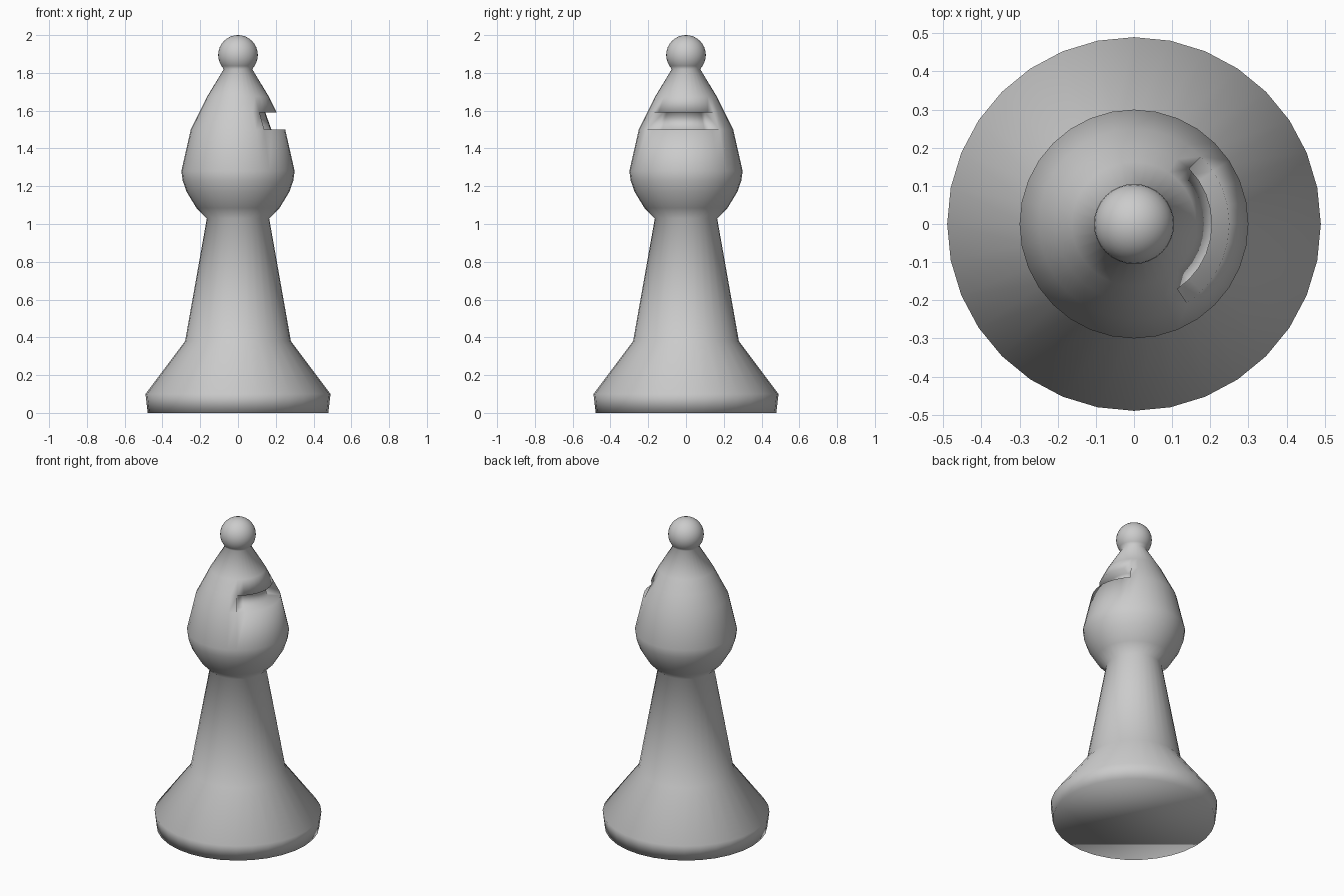
import bpy
import bmesh
import math

if "Cube" in bpy.data.objects:
    bpy.data.objects.remove(bpy.data.objects["Cube"])

SEG = 32

# Radius / height profile of the turned piece
base_and_stem = [(0.478, 0.0), (0.49, 0.10), (0.28, 0.38), (0.165, 1.03)]
head = [(0.22, 1.085), (0.272, 1.17), (0.293, 1.23), (0.30, 1.28),
        (0.25, 1.50), (0.205, 1.59), (0.163, 1.675), (0.075, 1.82)]

# Ball finial on top, continuing the profile
BALL_R, BALL_Z = 0.105, 1.895
ball = []
for k in range(1, 12):
    a = math.radians(-45 + k * 135 / 12)
    ball.append((BALL_R * math.cos(a), BALL_Z + BALL_R * math.sin(a)))

profile = base_and_stem + head + ball
SLOT_ROW = profile.index((0.25, 1.50))      # slot lies between this ring and the next
SLOT = range(-5, 4)                         # segments opened by the slot
SLOT_DEPTH_R = (0.175, 0.143)               # inner radii, bottom and top

bm = bmesh.new()


def ring_vert(r, z, i):
    a = 2 * math.pi * i / SEG
    return bm.verts.new((r * math.cos(a), r * math.sin(a), z))


# Turned surface, leaving the slot open
rings = [[ring_vert(r, z, i) for i in range(SEG)] for r, z in profile]
slot_segments = {s % SEG for s in SLOT}
for row, (lo, hi) in enumerate(zip(rings, rings[1:])):
    for i in range(SEG):
        if row == SLOT_ROW and i in slot_segments:
            continue
        j = (i + 1) % SEG
        bm.faces.new((lo[i], lo[j], hi[j], hi[i]))

# Flat underside and top of the ball
bm.faces.new(rings[0][::-1])
tip = bm.verts.new((0, 0, BALL_Z + BALL_R))
for i in range(SEG):
    bm.faces.new((rings[-1][i], rings[-1][(i + 1) % SEG], tip))

# Slot: back wall, floor, ceiling and two ends
ids = list(SLOT) + [SLOT[-1] + 1]
z_lo, z_hi = profile[SLOT_ROW][1], profile[SLOT_ROW + 1][1]
out_lo = [rings[SLOT_ROW][i % SEG] for i in ids]
out_hi = [rings[SLOT_ROW + 1][i % SEG] for i in ids]
in_lo = [ring_vert(SLOT_DEPTH_R[0], z_lo, i) for i in ids]
in_hi = [ring_vert(SLOT_DEPTH_R[1], z_hi, i) for i in ids]
for lo, hi in ((in_lo, in_hi), (out_lo, in_lo), (in_hi, out_hi)):
    for k in range(len(SLOT)):
        bm.faces.new((lo[k], lo[k + 1], hi[k + 1], hi[k]))
for k in (0, -1):
    bm.faces.new((out_lo[k], in_lo[k], in_hi[k], out_hi[k]))

bmesh.ops.recalc_face_normals(bm, faces=bm.faces[:])
for f in bm.faces:
    f.smooth = True

mesh = bpy.data.meshes.new("turned_chess_piece")
bm.to_mesh(mesh)
bm.free()
piece = bpy.data.objects.new("turned_chess_piece", mesh)
bpy.context.collection.objects.link(piece)
